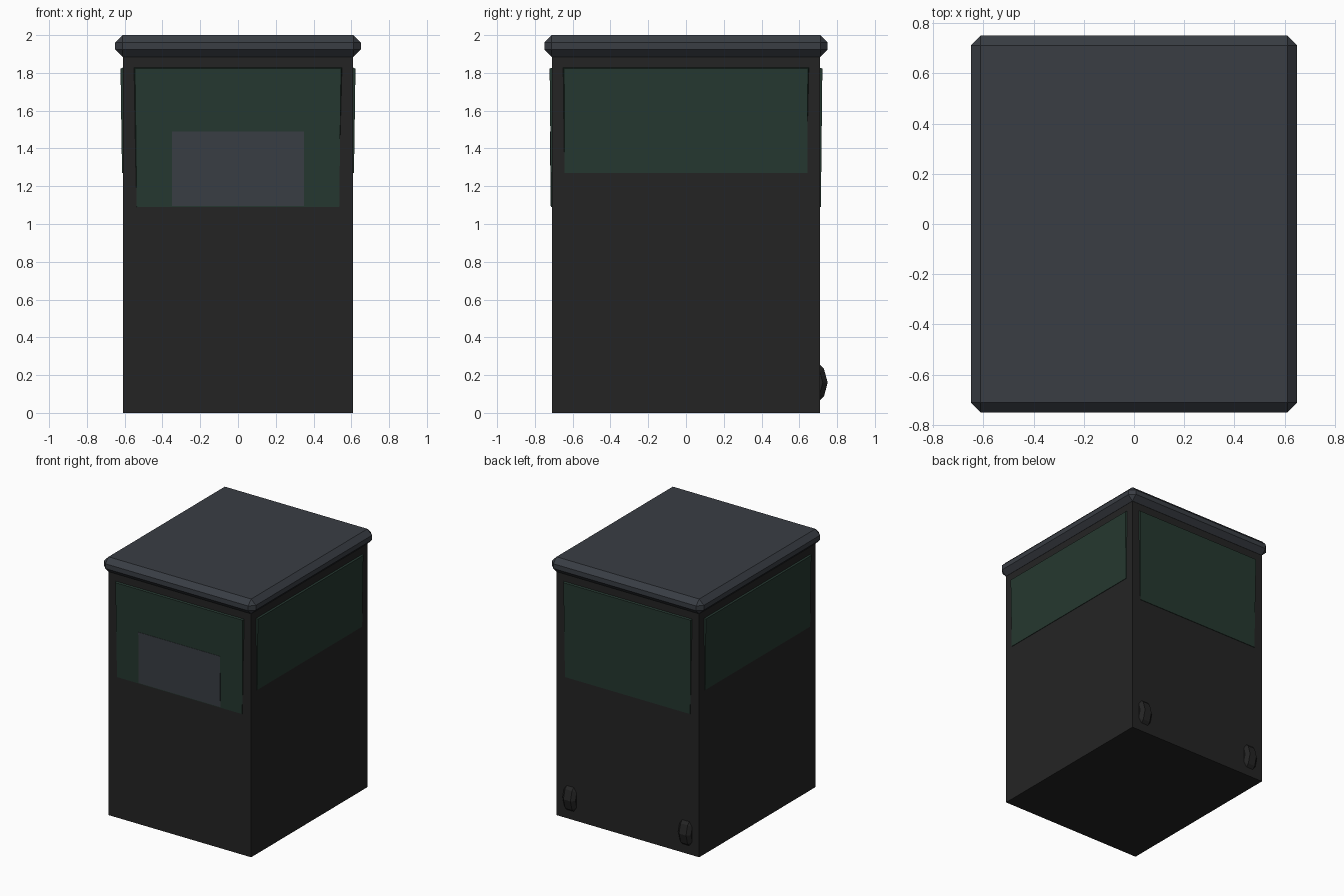
import bpy, bmesh, math
from mathutils import Matrix

if "Cube" in bpy.data.objects:
    bpy.data.objects.remove(bpy.data.objects["Cube"])


def material(name, rgb):
    m = bpy.data.materials.new(name)
    m.diffuse_color = (*rgb, 1)
    m.use_nodes = True
    m.node_tree.nodes["Principled BSDF"].inputs["Base Color"].default_value = m.diffuse_color
    return m


BLACK = material("black plastic", (0.0175, 0.0175, 0.0175))
SLATE = material("slate grey", (0.041, 0.047, 0.057))
GREEN = material("dark green", (0.0185, 0.039, 0.029))


def finish(name, bm, mat):
    bmesh.ops.recalc_face_normals(bm, faces=bm.faces)
    me = bpy.data.meshes.new(name)
    bm.to_mesh(me)
    bm.free()
    me.materials.append(mat)
    ob = bpy.data.objects.new(name, me)
    bpy.context.collection.objects.link(ob)
    return ob


def box(name, size, z0, mat, bevel=0):
    bm = bmesh.new()
    bmesh.ops.create_cube(bm, size=1)
    bmesh.ops.scale(bm, vec=size, verts=bm.verts)
    bmesh.ops.translate(bm, vec=(0, 0, z0 + size[2] / 2), verts=bm.verts)
    if bevel:
        bmesh.ops.bevel(bm, geom=bm.edges[:], offset=bevel, segments=1, affect='EDGES')
    return finish(name, bm, mat)


def panel(name, turn, wall, w_top, w_bot, z_bot, z_top, d_top, d_bot, rim, mat):
    """Thin plate on a wall, thicker at the top, with a slanted rim."""
    bm = bmesh.new()
    base = [(-w_bot, -wall + 0.01, z_bot), (w_bot, -wall + 0.01, z_bot),
            (w_top, -wall + 0.01, z_top), (-w_top, -wall + 0.01, z_top)]
    face = [(-w_bot, -wall - d_bot, z_bot), (w_bot, -wall - d_bot, z_bot),
            (w_top - rim, -wall - d_top, z_top - rim), (-w_top + rim, -wall - d_top, z_top - rim)]
    a = [bm.verts.new(p) for p in base]
    b = [bm.verts.new(p) for p in face]
    bm.faces.new(a)
    bm.faces.new(b)
    for i in range(4):
        j = (i + 1) % 4
        bm.faces.new((a[i], a[j], b[j], b[i]))
    bmesh.ops.transform(bm, matrix=Matrix.Rotation(turn, 4, 'Z'), verts=bm.verts)
    return finish(name, bm, mat)


# Bin body and chamfered lid
box("bin_body", (1.22, 1.42, 1.92), 0, BLACK)
box("lid", (1.30, 1.50, 0.115), 1.885, SLATE, bevel=0.039)

# Green panels on the four walls
for name, turn in (("front_panel", 0), ("back_panel", math.pi)):
    panel(name, turn, 0.71, 0.555, 0.536, 1.09, 1.832, 0.012, 0.004, 0.01, GREEN)
for name, turn in (("right_panel", math.pi / 2), ("left_panel", -math.pi / 2)):
    panel(name, turn, 0.61, 0.655, 0.642, 1.27, 1.832, 0.012, 0.004, 0.01, GREEN)

# Grey plate on the front panel
panel("front_plate", 0, 0.71, 0.35, 0.35, 1.095, 1.49, 0.0105, 0.0065, 0, SLATE)

# Wheels half sunk into the back wall
for name, x in (("left_wheel", -0.495), ("right_wheel", 0.495)):
    bm = bmesh.new()
    bmesh.ops.create_cone(bm, cap_ends=True, segments=12, radius1=0.145, radius2=0.145, depth=0.11)
    rims = [e for e in bm.edges if abs(e.verts[0].co.z - e.verts[1].co.z) < 1e-4]
    bmesh.ops.bevel(bm, geom=rims, offset=0.025, segments=1, affect='EDGES')
    bmesh.ops.transform(bm, matrix=Matrix.Translation((x, 0.605, 0.16))
                        @ Matrix.Rotation(math.pi / 2, 4, 'Y'), verts=bm.verts)
    finish(name, bm, BLACK)
